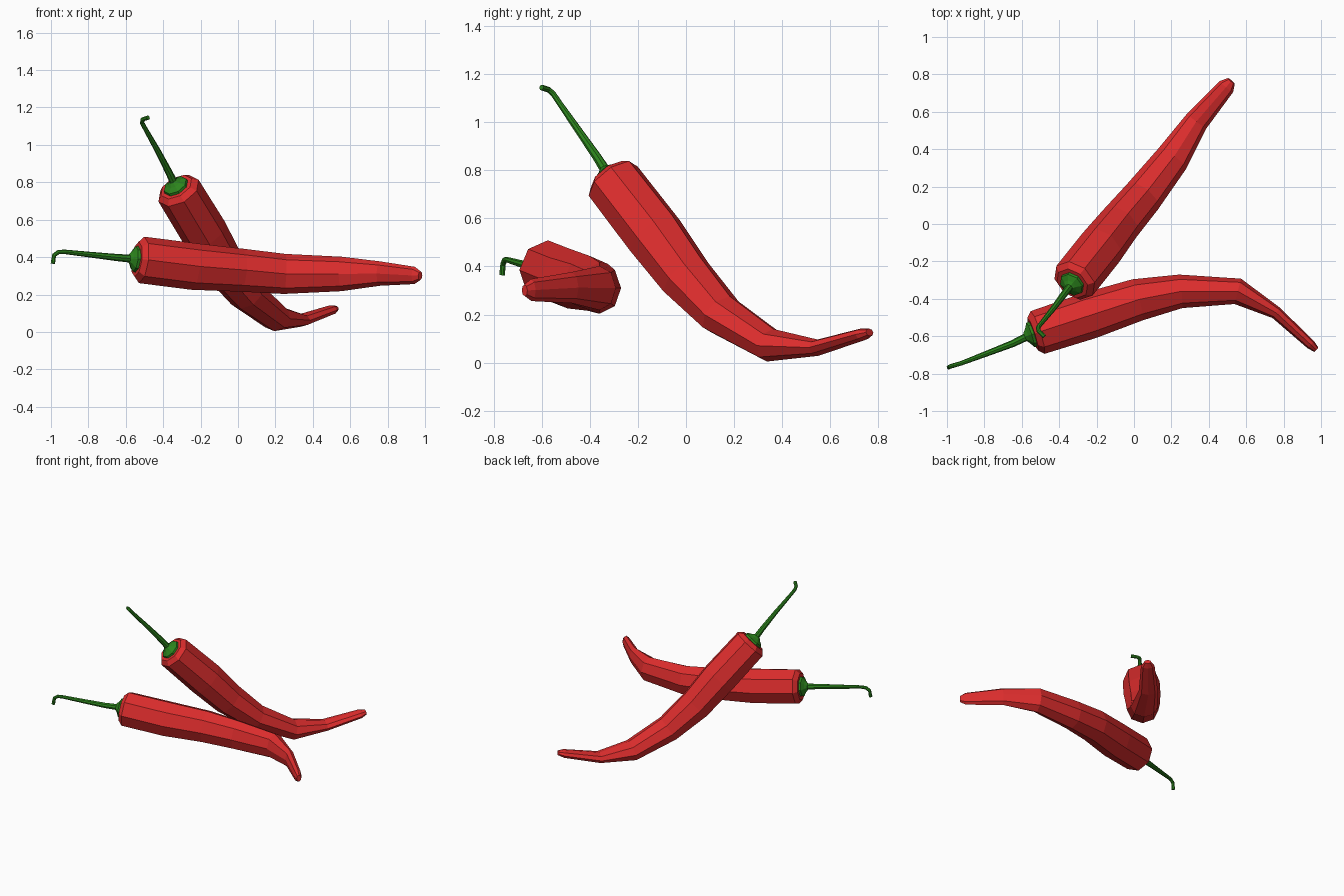
import bpy, bmesh
from math import sin, cos, tau
from mathutils import Vector

if "Cube" in bpy.data.objects:
    bpy.data.objects.remove(bpy.data.objects["Cube"])


def material(name, col):
    m = bpy.data.materials.new(name)
    m.diffuse_color = (*col, 1)
    m.use_nodes = True
    m.node_tree.nodes["Principled BSDF"].inputs["Base Color"].default_value = m.diffuse_color
    return m


RED = material("red_skin", (0.72, 0.026, 0.026))
GREEN = material("green_stem", (0.025, 0.23, 0.012))


def loft(name, path, radii, side, sides, mat, smooth=False):
    """Skin elliptical rings (side radius, bend radius) along a path."""
    pts = [Vector(p) for p in path]
    bm = bmesh.new()
    rings = []
    for i, p in enumerate(pts):
        a, b = pts[max(i - 1, 0)], pts[min(i + 1, len(pts) - 1)]
        t = (b - p).normalized() + (p - a).normalized()
        t.normalize()
        u = Vector(side)
        u = (u - t * u.dot(t)).normalized()
        v = t.cross(u)
        ru, rv = radii[i]
        rings.append([bm.verts.new(p + u * ru * cos(tau * k / sides)
                                   + v * rv * sin(tau * k / sides))
                      for k in range(sides)])
    for r, q in zip(rings, rings[1:]):
        for k in range(sides):
            j = (k + 1) % sides
            bm.faces.new((r[k], r[j], q[j], q[k]))
    bm.faces.new(rings[0][::-1])
    bm.faces.new(rings[-1])
    bmesh.ops.recalc_face_normals(bm, faces=bm.faces[:])
    for f in bm.faces:
        f.smooth = smooth
    me = bpy.data.meshes.new(name)
    bm.to_mesh(me)
    bm.free()
    me.materials.append(mat)
    ob = bpy.data.objects.new(name, me)
    bpy.context.collection.objects.link(ob)
    return ob


BODY_R = [(.125, .12), (.125, .125), (.115, .113), (.107, .09),
          (.092, .07), (.065, .034), (.046, .026)]


def pepper(tag, path, stem, side):
    p = [Vector(q) for q in path]
    out = (p[0] - p[1]).normalized()
    tip = (p[-1] - p[-2]).normalized()
    # body with chamfered shoulder and blunt tip
    body = [p[0] + out * .028] + p + [p[-1] + tip * .04]
    loft(tag + "_body", body, [(.095, .092)] + BODY_R + [(.024, .016)],
         side, 8, RED)
    # calyx cap
    c = p[0] + out * .02
    loft(tag + "_calyx", [c, c + out * .022, c + out * .038, c + out * .055],
         [(.072, .072), (.068, .068), (.04, .04), (.02, .02)], side, 8, GREEN)
    # hooked stem
    n = len(stem)
    rs = [.019 - .007 * min(i, 2) / 2 for i in range(n)]
    loft(tag + "_stem", [c + out * .02] + stem, [(.022, .022)] +
         [(r, r) for r in rs], side, 8, GREEN)


# leaning pepper, bent in a vertical plane
pepper("leaning_pepper",
       [(-.318, -.303, .755), (-.18, -.13, .53), (-.078, 0, .355),
        (.045, .145, .2), (.205, .35, .072), (.335, .55, .062),
        (.495, .735, .117)],
       [(-.37, -.37, .855), (-.43, -.45, .97), (-.495, -.53, 1.085),
        (-.513, -.552, 1.118), (-.51, -.572, 1.136), (-.48, -.602, 1.146)],
       (.77, -.64, 0))

# lying pepper, bent sideways
pepper("lying_pepper",
       [(-.515, -.58, .385), (-.24, -.49, .35), (.02, -.405, .33),
        (.25, -.36, .31), (.555, -.36, .31), (.76, -.475, .312),
        (.945, -.645, .302)],
       [(-.65, -.64, .398), (-.78, -.69, .412), (-.925, -.745, .428),
        (-.96, -.755, .427), (-.983, -.762, .41), (-.99, -.766, .365)],
       (0, 0, 1))
